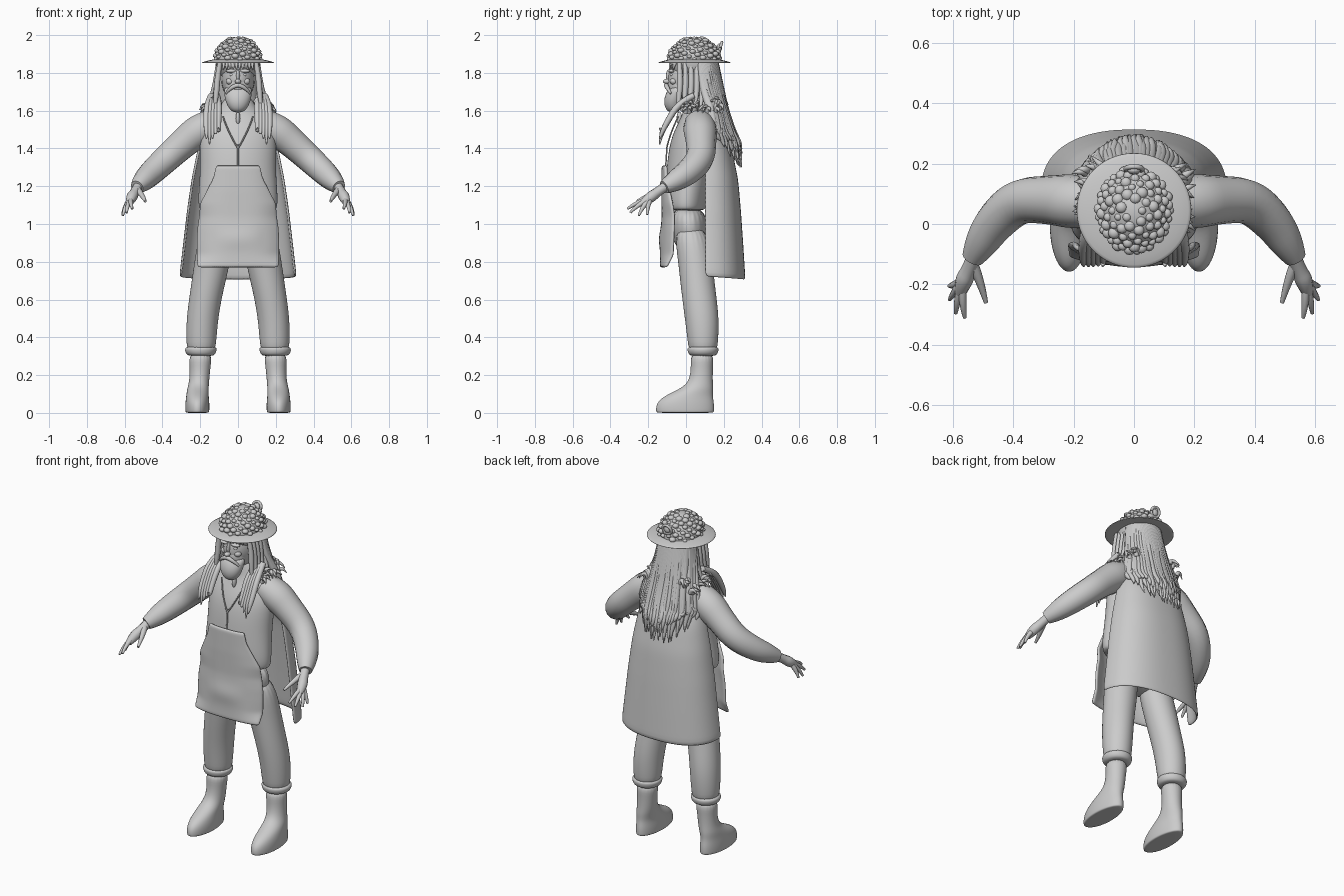
import bpy, bmesh, math, random
from math import sin, cos, pi
from mathutils import Vector

random.seed(4)
cube = bpy.data.objects.get("Cube")
if cube:
    bpy.data.objects.remove(cube, do_unlink=True)

clay = bpy.data.materials.new("plain light grey")
clay.use_nodes = True
clay.diffuse_color = (.6, .6, .6, 1)
clay.node_tree.nodes["Principled BSDF"].inputs["Base Color"].default_value = (.6, .6, .6, 1)


def add_mesh(name, mesh, subsurf=0, thickness=0):
    obj = bpy.data.objects.new(name, mesh)
    bpy.context.collection.objects.link(obj)
    mesh.materials.clear()
    mesh.materials.append(clay)
    for poly in mesh.polygons:
        poly.use_smooth = True
    if thickness:
        shell = obj.modifiers.new("thickness", "SOLIDIFY")
        shell.thickness, shell.offset = thickness, 0
    if subsurf:
        sub = obj.modifiers.new("smooth", "SUBSURF")
        sub.levels = sub.render_levels = subsurf
    return obj


def finish(name, bm, **options):
    bmesh.ops.recalc_face_normals(bm, faces=bm.faces)
    mesh = bpy.data.meshes.new(name)
    bm.to_mesh(mesh)
    bm.free()
    return add_mesh(name, mesh, **options)


def loft(name, rings, sides=20, subsurf=2):
    """Stack of ellipses, each (x, y, z, radius x, radius y)."""
    bm = bmesh.new()
    rows = []
    for x, y, z, rx, ry in rings:
        angles = [2 * pi * i / sides for i in range(sides)]
        rows.append([bm.verts.new((x + rx * cos(a), y + ry * sin(a), z)) for a in angles])
    for low, high in zip(rows, rows[1:]):
        for i in range(sides):
            j = (i + 1) % sides
            bm.faces.new((low[i], low[j], high[j], high[i]))
    bm.faces.new(rows[0])
    bm.faces.new(rows[-1])
    return finish(name, bm, subsurf=subsurf)


def sheet(name, columns, rows, place, thickness):
    """Cloth grid; place(u, v) gives a point for u in -1..1 and v in 0..1."""
    bm = bmesh.new()
    grid = [[bm.verts.new(place(2 * i / columns - 1, j / rows)) for i in range(columns + 1)]
            for j in range(rows + 1)]
    for a, b in zip(grid, grid[1:]):
        for i in range(columns):
            bm.faces.new((a[i], a[i + 1], b[i + 1], b[i]))
    return finish(name, bm, subsurf=1, thickness=thickness)


def tubes(name, paths, resolution=3):
    """Rounded strands; every path is a list of (x, y, z, radius)."""
    curve = bpy.data.curves.new(name, "CURVE")
    curve.dimensions = "3D"
    curve.bevel_depth, curve.bevel_resolution = 1, resolution
    curve.use_fill_caps = True
    for path in paths:
        spline = curve.splines.new("NURBS")
        spline.points.add(len(path) - 1)
        for point, (x, y, z, r) in zip(spline.points, path):
            point.co, point.radius = (x, y, z, 1), r
        spline.use_endpoint_u = True
        spline.order_u = 3
        spline.resolution_u = 4
    temp = bpy.data.objects.new(name, curve)
    bpy.context.collection.objects.link(temp)
    bpy.context.view_layer.update()
    graph = bpy.context.evaluated_depsgraph_get()
    mesh = bpy.data.meshes.new_from_object(temp.evaluated_get(graph))
    bpy.data.objects.remove(temp, do_unlink=True)
    return add_mesh(name, mesh)


def balls(name, items, segments=16):
    """Ellipsoids joined in one mesh; every item is (centre, radii)."""
    bm = bmesh.new()
    for centre, radii in items:
        made = bmesh.ops.create_uvsphere(bm, u_segments=segments, v_segments=segments // 2, radius=1)
        for v in made["verts"]:
            v.co = Vector(c * r for c, r in zip(v.co, radii)) + Vector(centre)
    return finish(name, bm)


def blend(stops, v):
    """Piecewise linear value over evenly spaced stops."""
    t = min(max(v, 0), .9999) * (len(stops) - 1)
    i = int(t)
    return stops[i] + (stops[i + 1] - stops[i]) * (t - i)


# Vest, hips and neck
loft("vest", [(0, 0, 1.07, .19, .09), (0, 0, 1.08, .21, .105), (0, 0, 1.14, .215, .112),
              (0, .02, 1.3, .2, .125), (0, .04, 1.45, .21, .125), (0, .06, 1.54, .19, .1),
              (0, .06, 1.6, .1, .07), (0, .05, 1.7, .06, .06)])
loft("hips", [(0, .03, .86, .12, .07), (0, .02, .92, .19, .1), (0, .01, 1.1, .2, .1)])
seam = [[(s * .08, -.04, 1.57, .004), (s * .05, -.086, 1.48, .004), (0, -.102, 1.4, .004)] for s in (1, -1)]
seam.append([(0, -.1, 1.42, .004), (0, -.109, 1.28, .004)])
tubes("vest_seams", seam)
balls("collar_tab", [((0, -.035, 1.56), (.012, .015, .035))])

# Arms, hands and legs, one for each side
for s, side in ((1, "left"), (-1, "right")):
    def flip(path):
        return [(s * p[0], *p[1:]) for p in path]
    tubes(side + "_sleeve", [flip([(.13, .07, 1.53, .08), (.2, .075, 1.5, .092), (.28, .08, 1.435, .08),
                                   (.38, .08, 1.345, .074), (.46, .01, 1.27, .068), (.51, -.07, 1.22, .055),
                                   (.535, -.115, 1.195, .036)])], 5)
    tubes(side + "_palm", [flip([(.525, -.1, 1.205, .026), (.545, -.15, 1.17, .024),
                                 (.565, -.19, 1.14, .032), (.575, -.23, 1.11, .018)])])
    fingers = [[(.53, -.14, 1.18, .018), (.505, -.2, 1.15, .014), (.49, -.26, 1.12, .007)]]
    for tip in ((.56, -.31, 1.08), (.59, -.295, 1.06), (.61, -.25, 1.045), (.612, -.205, 1.05)):
        base = Vector((.57, -.19, 1.14)).lerp(Vector(tip), .2)
        mid = base.lerp(Vector(tip), .55) + Vector((.004, -.005, .008))
        fingers.append([(*base, .014), (*mid, .012), (*tip, .006)])
    tubes(side + "_fingers", [flip(f) for f in fingers])
    loft(side + "_trouser_leg", flip([(.195, .09, .32, .07, .072), (.195, .09, .36, .08, .08),
                                      (.19, .085, .5, .085, .092), (.165, .065, .65, .088, .092),
                                      (.135, .05, .8, .097, .092), (.11, .02, 1, .09, .09)]))
    loft(side + "_trouser_cuff", flip([(.195, .09, .3, .06, .06), (.197, .09, .31, .078, .078),
                                       (.197, .09, .335, .087, .085), (.195, .09, .355, .08, .08)]))
    loft(side + "_boot", flip([(.215, -.005, 0, .06, .15), (.215, -.005, .003, .064, .156),
                               (.215, -.005, .05, .065, .156), (.215, .012, .09, .06, .13),
                               (.212, .06, .13, .057, .085), (.205, .08, .17, .053, .062),
                               (.2, .085, .25, .055, .058), (.198, .085, .32, .065, .065)]))


# Apron with a soft pocket bulge
def apron_point(u, v):
    half = blend([.215, .218, .218, .215, .205, .2, .165, .13, .115], v)
    wrap = blend([.025, .06, .06, .06, .06, .05, .035, .02, .015], v)
    bulge = .01 * max(0, cos(u * 2.6)) * math.exp(-((v - .28) / .1) ** 2)
    front = blend([-.13, -.125, -.12, -.122, -.12], v)
    return (half * u, front - bulge + wrap * abs(u) ** 3, .77 + .54 * v)


sheet("apron", 20, 24, apron_point, .018)


# Long cape, open at the front
def cape_point(u, v):
    a = u * pi / 2
    half = blend([.305, .285, .265, .24, .205, .15], v)
    back = blend([.308, .297, .285, .27, .235, .15], v)
    x = math.copysign(abs(sin(a)) ** .85, u) * half
    y = .1 + (back - .1) * max(cos(a), 0) ** .8
    return (x, y, blend([.72 - .015 * cos(a), 1.58], v))


sheet("cape", 28, 18, cape_point, .014)

# Head and face
balls("head", [((0, .03, 1.77), (.088, .125, .13)), ((0, -.02, 1.73), (.07, .075, .08))], 28)
face = [((0, -.1, 1.755), (.016, .022, .013)), ((0, -.088, 1.785), (.01, .018, .035))]
for s in (1, -1):
    face += [((s * .035, -.076, 1.81), (.03, .016, .01)), ((s * .033, -.073, 1.79), (.014, .012, .009)),
             ((s * .043, -.065, 1.755), (.022, .02, .018))]
balls("nose_brow_and_cheeks", face)
loft("beard", [(0, -.065, 1.59, .02, .02), (0, -.068, 1.605, .045, .04), (0, -.067, 1.645, .066, .052),
               (0, -.055, 1.69, .075, .055), (0, -.04, 1.735, .075, .04)])
tubes("moustache", [[(0, -.105, 1.735, .012), (s * .035, -.105, 1.73, .013), (s * .065, -.08, 1.69, .005)]
                    for s in (1, -1)])

# Hat: brim and crown from stacked rings, knobbly cover on top
loft("hat_brim", [(0, .045, z, r, r) for z, r in
                  ((1.86, .1), (1.851, .185), (1.853, .192), (1.858, .19), (1.872, .13), (1.875, .1))], 40, 1)
balls("hat_crown", [((0, .045, 1.865), (.118, .132, .123))], 32)
knobs = []
for i in range(90):
    h = .04 + .94 * (i + .5) / 90
    a = i * 2.39996
    r = math.sqrt(1 - h * h)
    size = random.uniform(.012, .02)
    knobs.append(((.118 * r * cos(a), .045 + .132 * r * sin(a), 1.865 + .12 * h), (size, size, size * .75)))
balls("hat_knobs", knobs, 12)
badge = [(.028 * cos(a), .182 + .008 * sin(a), 1.935 + .028 * sin(a), .008)
         for a in (2 * pi * i / 16 for i in range(17))]
tubes("hat_button_ring", [badge])
balls("hat_button", [((0, .178, 1.935), (.022, .014, .022))])

# Hair mass under the hat
loft("hair_mass", [(0, .13, 1.5, .12, .08), (0, .12, 1.6, .115, .08), (0, .095, 1.7, .108, .085),
                   (0, .085, 1.8, .108, .09), (0, .075, 1.87, .1, .09)])
hair = []
for layer in range(2):
    for i in range(26):
        u = -1 + 2 * (i + .5 * layer) / 25.5
        a = u * 1.45
        jit = random.uniform(-.012, .012)
        drop = 1.28 + .14 * abs(u) ** 2 + random.uniform(0, .05) + .07 * layer
        out = max(cos(a), 0) ** .6
        hair.append([(.105 * sin(a), .06 + .1 * cos(a), 1.86, .012),
                     (.118 * sin(a), .07 + .115 * cos(a), 1.72, .017),
                     (.16 * u + jit, .1 + .11 * out, 1.6, .018),
                     (.19 * u + jit, .1 + .155 * out, 1.48, .015),
                     (.185 * u, .11 + .175 * out + jit / 2, (1.46 + drop) / 2, .012),
                     (.18 * u + jit, .12 + .175 * out, drop, .002)])
tubes("back_hair", hair, 2)

# Locks beside the face and over the chest, with tufts on the shoulders
locks, tufts = [], []
for s in (1, -1):
    for i in range(5):
        y = -.035 + .03 * i
        locks.append([(s * .095, y, 1.86, .012), (s * .11, y + .005, 1.77, .017),
                      (s * .115, y, 1.68, .016), (s * (.125 + .01 * i), y - .01, 1.59, .004)])
        x = .1 + .016 * i
        locks.append([(s * (x * .5 + .06), .04, 1.68, .016), (s * x, -.04, 1.64, .018),
                      (s * (x + .005), -.1, 1.54, .016), (s * (x + .002), -.13, 1.48, .012),
                      (s * (x + .003), -.14, 1.42 + .03 * abs(i - 3), .003)])
    for i in range(28):
        x, y = random.uniform(.09, .16), random.uniform(-.02, .19)
        z = 1.69 - (x - .09) * .8
        tufts.append([(s * x, y, z - .05, .014), (s * (x + .015), y + .01, z, .013),
                      (s * (x + .045), y + random.uniform(-.03, .04), z - random.uniform(.01, .06), .002)])
tubes("face_and_chest_locks", locks, 2)
tubes("shoulder_tufts", tufts, 2)

# Short fringe below the brim
tubes("fringe", [[(x, -.075 + abs(x) * .3, 1.86, .011), (x, -.09 + abs(x) * .3, 1.84, .009),
                  (x * 1.05, -.088 + abs(x) * .3, 1.815, .002)]
                 for x in (-.075 + .0167 * i for i in range(10))], 2)
